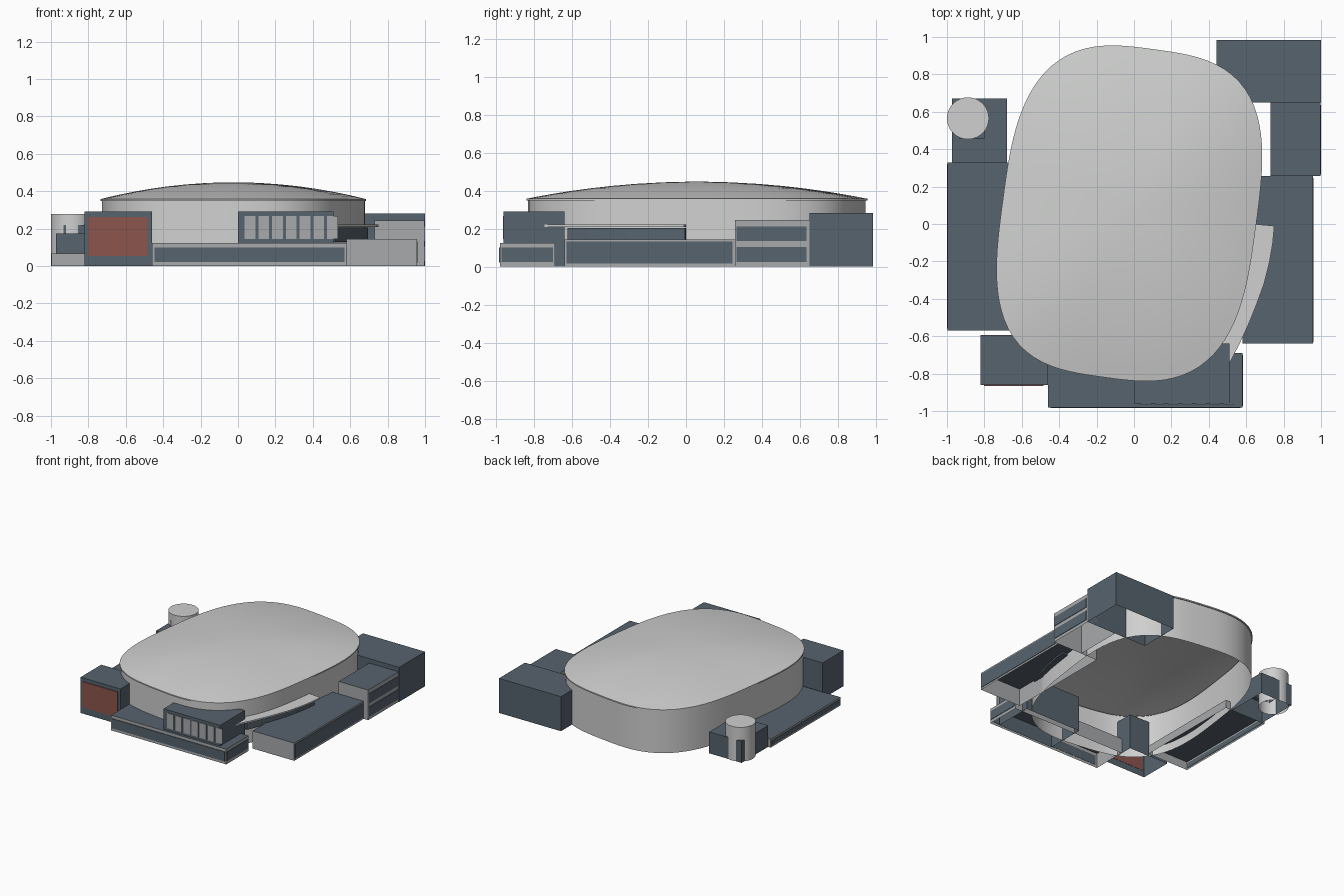
import bpy, bmesh, math

if "Cube" in bpy.data.objects:
    bpy.data.objects.remove(bpy.data.objects["Cube"])

def material(name, rgb):
    m = bpy.data.materials.new(name)
    m.diffuse_color = (*rgb, 1)
    m.use_nodes = True
    m.node_tree.nodes["Principled BSDF"].inputs["Base Color"].default_value = m.diffuse_color
    return m

LIGHT = material("pale_grey", (0.62, 0.63, 0.62))
WALL = material("mid_grey", (0.39, 0.40, 0.41))
SLATE = material("dark_slate", (0.095, 0.125, 0.155))
RED = material("brick_red", (0.27, 0.09, 0.075))

def finish(name, bm, mats, smooth=None):
    bmesh.ops.recalc_face_normals(bm, faces=bm.faces)
    me = bpy.data.meshes.new(name)
    bm.to_mesh(me)
    bm.free()
    for m in mats:
        me.materials.append(m)
    ob = bpy.data.objects.new(name, me)
    bpy.context.collection.objects.link(ob)
    if smooth:
        bpy.ops.object.select_all(action='DESELECT')
        ob.select_set(True)
        bpy.context.view_layer.objects.active = ob
        bpy.ops.object.shade_smooth_by_angle(angle=math.radians(smooth))
    return ob

def prism(name, outline, z0, z1, side, top=None, bottom=False, smooth=None):
    """Extruded outline; the top may have its own material, bottom is optional."""
    bm = bmesh.new()
    lo = [bm.verts.new((x, y, z0)) for x, y in outline]
    hi = [bm.verts.new((x, y, z1)) for x, y in outline]
    n = len(outline)
    for i in range(n):
        j = (i + 1) % n
        bm.faces.new((lo[i], lo[j], hi[j], hi[i]))
    bm.faces.new(hi).material_index = 1 if top else 0
    if bottom:
        bm.faces.new(lo[::-1])
    return finish(name, bm, [side, top] if top else [side], smooth)

def box(name, x, y, z, side, top=None, bottom=False):
    pts = [(x[0], y[0]), (x[1], y[0]), (x[1], y[1]), (x[0], y[1])]
    return prism(name, pts, z[0], z[1], side, top, bottom)

def plate(name, x, y, z, mat):
    return box(name, x, y, z, mat, None, True)

# Arena plan: rounded super-ellipse, turned clockwise
N = 112
TILT = math.radians(7.7)
CX, CY, A, B = -0.025, 0.057, 0.68, 0.887

def plan(t, s=1.0):
    c, d = math.cos(t), math.sin(t)
    n = 3.2 if c * d > 0 else 2.95
    r = s * (abs(c / A) ** n + abs(d / B) ** n) ** (-1 / n)
    u, v = r * c, r * d
    return (CX + u * math.cos(TILT) + v * math.sin(TILT),
            CY - u * math.sin(TILT) + v * math.cos(TILT))

angles = [2 * math.pi * i / N for i in range(N)]

def shell(name, rings, mat, cap=None):
    bm = bmesh.new()
    loops = [[bm.verts.new((*plan(t, s), z)) for t in angles] for s, z in rings]
    for a, b in zip(loops, loops[1:]):
        for i in range(N):
            j = (i + 1) % N
            bm.faces.new((a[i], a[j], b[j], b[i]))
    if cap:
        c = bm.verts.new((CX, CY, cap))
        for i in range(N):
            bm.faces.new((loops[-1][i], loops[-1][(i + 1) % N], c))
    return finish(name, bm, [mat], 35)

# Arena wall and shallow domed roof
shell("arena_wall", [(0.99, 0), (0.99, 0.35)], LIGHT)
dome = [(s, 0.358 + 0.09 * (1 - s * s)) for s in (1, .92, .84, .74, .62, .5, .36, .2, .08)]
shell("arena_roof", [(0.985, 0.348), (1, 0.348)] + dome, LIGHT, 0.448)

# Back right tower and windowed wing
box("back_tower", (0.44, 1.0), (0.65, 0.985), (0, 0.282), SLATE)
box("back_wing", (0.73, 0.996), (0.257, 0.65), (0, 0.245), WALL, SLATE)
for i, z in enumerate([(0.026, 0.105), (0.135, 0.212)]):
    plate(f"back_wing_window_{i}", (0.994, 1.0), (0.265, 0.635), z, SLATE)

# Right hall with long window
box("right_hall", (0.58, 0.956), (-0.64, 0.257), (0, 0.144), WALL, SLATE)
plate("right_hall_window", (0.953, 0.96), (-0.63, 0.245), (0.016, 0.132), SLATE)

# Front hall with window strips
box("front_hall", (-0.46, 0.58), (-0.98, -0.69), (0, 0.124), WALL, SLATE)
plate("front_hall_window", (-0.447, 0.57), (-0.985, -0.978), (0.022, 0.1), SLATE)
plate("front_hall_side_window", (0.578, 0.584), (-0.972, -0.7), (0.026, 0.1), SLATE)

# Raised entrance block with a row of panels
box("entrance_block", (0, 0.51), (-0.96, -0.64), (0, 0.292), SLATE)
for i in range(7):
    x = 0.036 + i * 0.0735
    plate(f"entrance_panel_{i}", (x, x + 0.057), (-0.965, -0.958), (0.145, 0.268), WALL)

# Front left tower with red panel
box("front_tower", (-0.82, -0.46), (-0.86, -0.593), (0, 0.292), SLATE)
plate("front_tower_panel", (-0.803, -0.483), (-0.865, -0.858), (0.054, 0.263), RED)

# Left low hall
box("left_hall", (-0.996, -0.62), (-0.57, 0.33), (0, 0.068), WALL, SLATE)
plate("left_hall_window", (-1.0, -0.993), (-0.56, 0.32), (0.014, 0.054), SLATE)

# Back left block and round stair tower
box("back_left_block", (-0.973, -0.68), (0.33, 0.672), (0, 0.175), SLATE)
box("stair_window", (-0.932, -0.80), (0.458, 0.6), (0.1, 0.22), SLATE)
circle = [(-0.888 + 0.112 * math.cos(k * math.pi / 24),
           0.565 + 0.112 * math.sin(k * math.pi / 24)) for k in range(48)]
prism("stair_tower", circle, 0, 0.278, LIGHT, None, False, 35)

# Crescent canopy over a glazed band along the arena wall
outer = [(0.75, -0.01), (0.742, -0.10), (0.725, -0.20), (0.695, -0.32),
         (0.655, -0.43), (0.615, -0.53), (0.565, -0.64), (0.51, -0.745)]
inner = [(0.64, 0.0), (0.625, -0.10), (0.605, -0.20), (0.58, -0.30),
         (0.55, -0.40), (0.515, -0.50), (0.47, -0.61), (0.44, -0.67)]
prism("canopy", inner + outer[::-1], 0.21, 0.222, LIGHT, None, True)
glass = [((a[0] + b[0]) / 2, (a[1] + b[1]) / 2) for a, b in zip(inner[:7], outer[:7])]
prism("canopy_glazing", inner[:7] + glass[::-1], 0.13, 0.205, SLATE, None, True)
